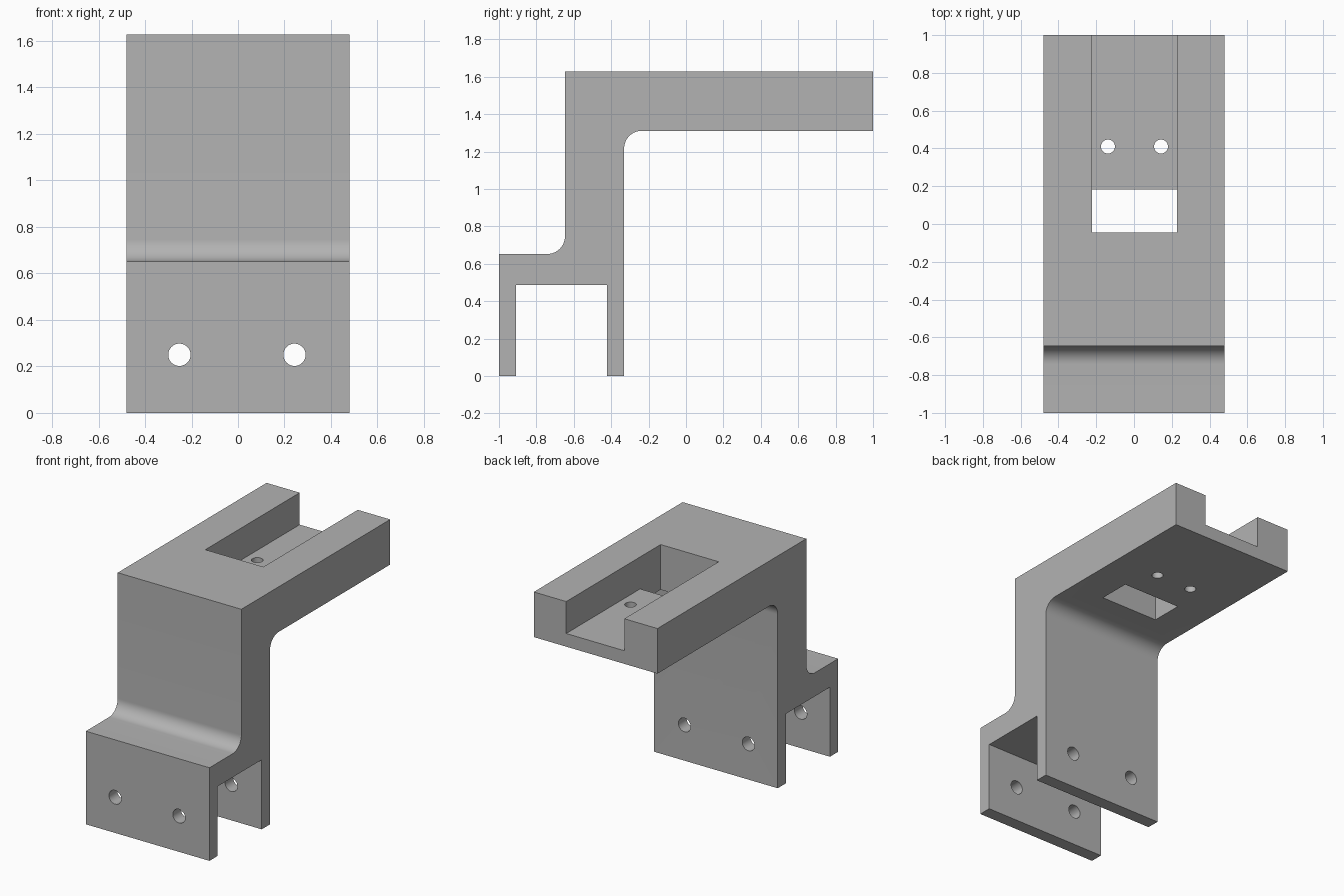
import bpy, bmesh, math
from mathutils import Matrix, Vector

if "Cube" in bpy.data.objects:
    bpy.data.objects.remove(bpy.data.objects["Cube"], do_unlink=True)

grey = bpy.data.materials.new("plain grey")
grey.use_nodes = True
colour = (0.45, 0.45, 0.45, 1)
grey.diffuse_color = colour
grey.node_tree.nodes["Principled BSDF"].inputs["Base Color"].default_value = colour

HALF_WIDTH = 0.479
FILLET = 0.095
TOP = 1.627


def make_object(name, bm):
    bmesh.ops.recalc_face_normals(bm, faces=bm.faces)
    mesh = bpy.data.meshes.new(name)
    bm.to_mesh(mesh)
    bm.free()
    mesh.materials.append(grey)
    obj = bpy.data.objects.new(name, mesh)
    bpy.context.collection.objects.link(obj)
    return obj


def fillet(cy, cz, start, end, steps=14):
    """Arc points in the side profile, angles in degrees."""
    angles = [math.radians(start + (end - start) * i / steps) for i in range(steps + 1)]
    return [(cy + FILLET * math.cos(a), cz + FILLET * math.sin(a)) for a in angles]


def box_cutter(name, low, high):
    low, high = Vector(low), Vector(high)
    bm = bmesh.new()
    bmesh.ops.create_cube(bm, size=1, matrix=Matrix.Translation((low + high) / 2)
                          @ Matrix.Diagonal((*(high - low), 1)))
    return make_object(name, bm)


def drill_cutter(name, centre, radius, length, turn=0):
    bm = bmesh.new()
    bmesh.ops.create_cone(bm, cap_ends=True, segments=40, radius1=radius, radius2=radius,
                          depth=length, matrix=Matrix.Translation(centre)
                          @ Matrix.Rotation(turn, 4, "X"))
    return make_object(name, bm)


# Bracket body: side profile with two rounded inner corners, extruded across the width
profile = [(-1, 0), (-0.909, 0), (-0.909, 0.487), (-0.422, 0.487), (-0.422, 0), (-0.331, 0)]
profile += fillet(-0.331 + FILLET, 1.311 - FILLET, 180, 90)
profile += [(1, 1.311), (1, TOP), (-0.647, TOP)]
profile += fillet(-0.647 - FILLET, 0.652 + FILLET, 0, -90)
profile += [(-1, 0.652)]

bm = bmesh.new()
face = bm.faces.new([bm.verts.new((-HALF_WIDTH, y, z)) for y, z in profile])
side = bmesh.ops.extrude_face_region(bm, geom=[face])
bmesh.ops.translate(bm, vec=(2 * HALF_WIDTH, 0, 0),
                    verts=[v for v in side["geom"] if isinstance(v, bmesh.types.BMVert)])
bracket = make_object("bracket_body", bm)

# Channel open at the back, with a window through its floor
cutters = [
    box_cutter("channel_cutter", (-0.222, -0.045, 1.403), (0.228, 1.2, 1.8)),
    box_cutter("window_cutter", (-0.222, -0.045, 1.2), (0.228, 0.182, 1.7)),
]

# Screw holes through the channel floor and bolt holes through both clamp plates
for label, floor_x, plate_x in (("right", -0.138, -0.252), ("left", 0.143, 0.243)):
    cutters.append(drill_cutter(label + "_screw_cutter", (floor_x, 0.41, 1.35), 0.037, 0.4))
    cutters.append(drill_cutter(label + "_bolt_cutter", (plate_x, -0.66, 0.25), 0.048, 1,
                                math.pi / 2))

for cutter in cutters:
    cut = bracket.modifiers.new(cutter.name, "BOOLEAN")
    cut.operation = "DIFFERENCE"
    cut.solver = "EXACT"
    cut.object = cutter

# Apply the cuts, then drop the cutters
bpy.context.view_layer.objects.active = bracket
bracket.select_set(True)
for cutter in cutters:
    bpy.ops.object.modifier_apply(modifier=cutter.name)
    bpy.data.objects.remove(cutter, do_unlink=True)

# Smooth the fillets and holes, keep the edges sharp
bpy.ops.object.shade_smooth_by_angle(angle=math.radians(30))
